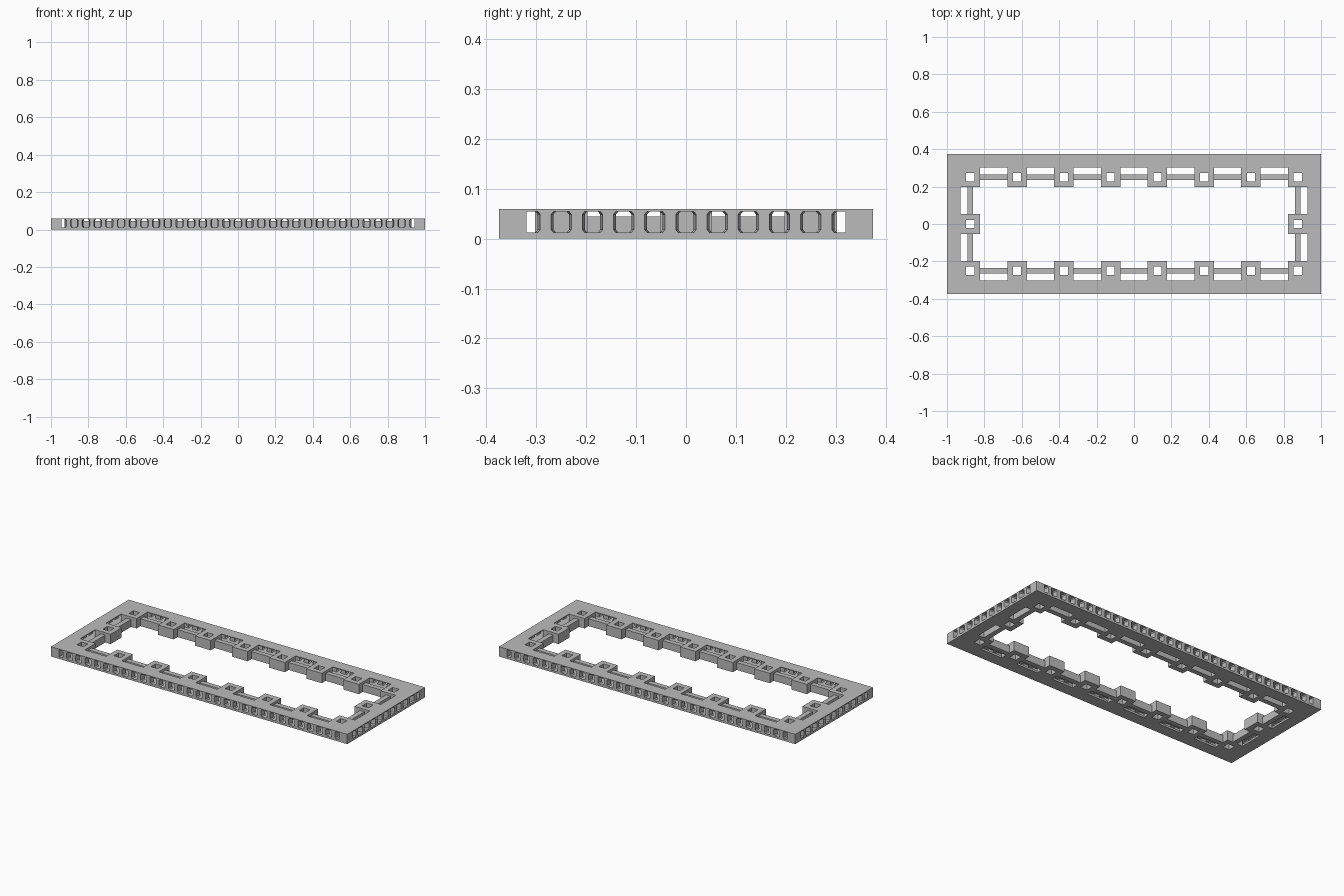
import bpy
import bmesh

if "Cube" in bpy.data.objects:
    bpy.data.objects.remove(bpy.data.objects["Cube"], do_unlink=True)

grey = bpy.data.materials.new("plain_grey")
grey.use_nodes = True
grey.diffuse_color = (0.5, 0.5, 0.5, 1)
grey.node_tree.nodes["Principled BSDF"].inputs["Base Color"].default_value = (0.5, 0.5, 0.5, 1)

HX, HY = 1.0, 0.375      # half size of the frame
HEIGHT = 0.06
FLOOR, CEIL = 0.012, 0.055
STEP = 0.25              # spacing of the peg blocks
BAND = 0.0725            # depth of the outer channel
BLOCK, HOLE = 0.0525, 0.022
RAIL, RAIL_TOP = 0.015, 0.045
POST = 0.055
PITCH = STEP / 4         # spacing of the side pillars


def rect(cx, cy, hx, hy):
    return [(cx - hx, cy - hy), (cx + hx, cy - hy), (cx + hx, cy + hy), (cx - hx, cy + hy)]


def add_ring(bm, outer, inner, z0, z1):
    """Mitred square tube between two rectangles."""
    loops = [[bm.verts.new((x, y, z)) for x, y in pts]
             for pts, z in ((outer, z0), (outer, z1), (inner, z1), (inner, z0))]
    for k in range(4):
        a, b = loops[k], loops[(k + 1) % 4]
        for i in range(4):
            j = (i + 1) % 4
            bm.faces.new((a[i], a[j], b[j], b[i]))


def add_prism(bm, sections):
    """Solid through a stack of (points, z) sections."""
    loops = [[bm.verts.new((x, y, z)) for x, y in pts] for pts, z in sections]
    bm.faces.new(loops[0][::-1])
    bm.faces.new(loops[-1])
    for a, b in zip(loops, loops[1:]):
        for i in range(len(a)):
            j = (i + 1) % len(a)
            bm.faces.new((a[i], a[j], b[j], b[i]))


def finish(bm, name):
    bmesh.ops.recalc_face_normals(bm, faces=bm.faces)
    mesh = bpy.data.meshes.new(name)
    bm.to_mesh(mesh)
    bm.free()
    mesh.materials.append(grey)
    bpy.context.collection.objects.link(bpy.data.objects.new(name, mesh))


# Top and bottom plates of the outer channel
outer, inner = rect(0, 0, HX, HY), rect(0, 0, HX - BAND, HY - BAND)
for name, z0, z1 in (("top_plate", CEIL, HEIGHT), ("bottom_plate", 0, FLOOR)):
    bm = bmesh.new()
    add_ring(bm, outer, inner, z0, z1)
    finish(bm, name)

# Solid corner posts
bm = bmesh.new()
for sx in (-1, 1):
    for sy in (-1, 1):
        pts = rect(sx * (HX - POST / 2), sy * (HY - POST / 2), POST / 2, POST / 2)
        add_prism(bm, [(pts, FLOOR), (pts, CEIL)])
finish(bm, "corner_posts")

# Peg blocks with square through holes, one per edge cell
NX, NY = HX - STEP / 2, HY - STEP / 2
xs = [-NX + STEP * i for i in range(8)]
ys = [-NY + STEP * i for i in range(3)]
bm = bmesh.new()
for x in xs:
    for y in ys:
        if abs(x) == NX or abs(y) == NY:
            add_ring(bm, rect(x, y, BLOCK, BLOCK), rect(x, y, HOLE, HOLE), 0, HEIGHT)
finish(bm, "peg_blocks")

# Low rails joining neighbouring blocks
gap = STEP / 2 - BLOCK
bm = bmesh.new()
for s in (-1, 1):
    for x in xs[:-1]:
        pts = rect(x + STEP / 2, s * NY, gap, RAIL)
        add_prism(bm, [(pts, 0), (pts, RAIL_TOP)])
    for y in ys[:-1]:
        pts = rect(s * NX, y + STEP / 2, RAIL, gap)
        add_prism(bm, [(pts, 0), (pts, RAIL_TOP)])
finish(bm, "inner_rails")


# Waisted pillars dividing the side openings, flared towards the inside
def pillar(bm, along, side, half, on_long_side):
    sections = []
    for z, w in ((FLOOR, 0.016), (0.018, 0.011), (0.049, 0.011), (CEIL, 0.016)):
        pts = [(along - w, half), (along + w, half),
               (along + w + 0.005, half - 0.03), (along - w - 0.005, half - 0.03)]
        pts = [(u, side * v) if on_long_side else (side * v, u) for u, v in pts]
        sections.append((pts, z))
    add_prism(bm, sections)


for name, half, count, long_side in (("long_side_pillars", HY, 30, True),
                                     ("end_pillars", HX, 10, False)):
    bm = bmesh.new()
    for side in (-1, 1):
        for i in range(count):
            pillar(bm, (i - (count - 1) / 2) * PITCH, side, half, long_side)
    finish(bm, name)
